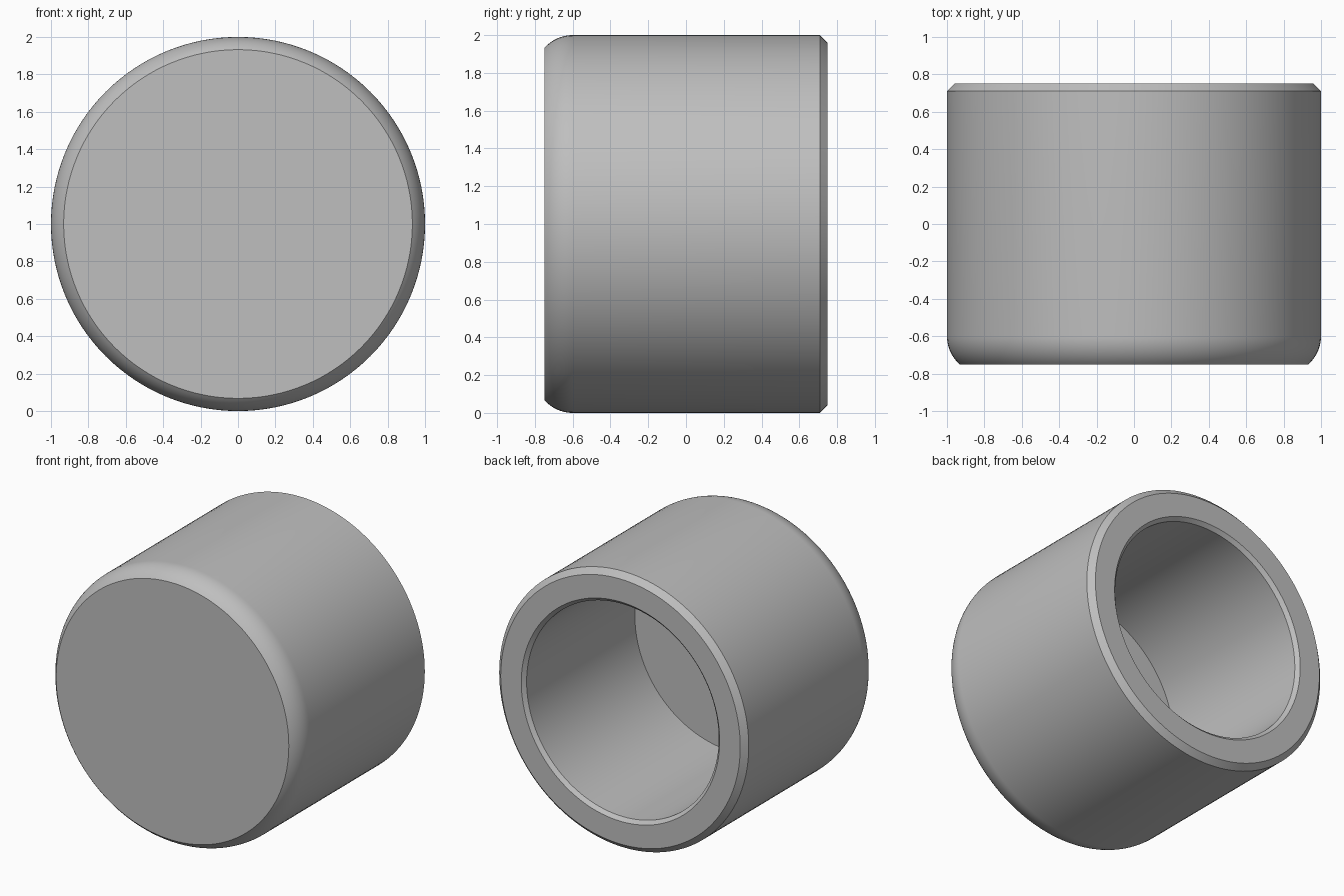
import bpy, bmesh
from math import pi, sin, cos, asin, radians
from mathutils import Vector

cube = bpy.data.objects.get("Cube")
if cube:
    bpy.data.objects.remove(cube, do_unlink=True)

# Plain grey material
grey = bpy.data.materials.new("light grey")
grey.use_nodes = True
colour = (0.52, 0.52, 0.52, 1)
grey.diffuse_color = colour
grey.node_tree.nodes["Principled BSDF"].inputs["Base Color"].default_value = colour

RADIUS, HALF = 1.0, 0.75
BORE, FLOOR = 0.77, -0.515
ROUND = 0.2
OUT_CHAMFER, IN_CHAMFER = 0.04, 0.025
STEPS, SEGMENTS = 10, 128

# Half section as (radius, y): closed front, rounded shoulder, chamfered open rim, bore
profile = [(0, -HALF)]
sweep = asin(0.15 / ROUND)
for i in range(STEPS + 1):
    a = sweep * (1 - i / STEPS)
    profile.append((RADIUS - ROUND * (1 - cos(a)), -HALF + 0.15 - ROUND * sin(a)))
profile += [
    (RADIUS, HALF - OUT_CHAMFER),
    (RADIUS - OUT_CHAMFER, HALF),
    (BORE + IN_CHAMFER, HALF),
    (BORE, HALF - IN_CHAMFER),
    (BORE, FLOOR),
    (0, FLOOR),
]

# Revolve the section around the y axis
bm = bmesh.new()
verts = [bm.verts.new((r, y, 0)) for r, y in profile]
edges = [bm.edges.new(pair) for pair in zip(verts, verts[1:])]
bmesh.ops.spin(bm, geom=verts + edges, cent=(0, 0, 0), axis=(0, 1, 0),
               angle=2 * pi, steps=SEGMENTS, use_duplicate=False)
bmesh.ops.remove_doubles(bm, verts=bm.verts[:], dist=0.0001)
bmesh.ops.recalc_face_normals(bm, faces=bm.faces[:])
bmesh.ops.translate(bm, verts=bm.verts[:], vec=Vector((0, 0, RADIUS)))

mesh = bpy.data.meshes.new("end_cap")
bm.to_mesh(mesh)
bm.free()
mesh.materials.append(grey)
cap = bpy.data.objects.new("end_cap", mesh)
bpy.context.collection.objects.link(cap)

# Smooth round walls, crisp rims
bpy.ops.object.select_all(action="DESELECT")
cap.select_set(True)
bpy.context.view_layer.objects.active = cap
bpy.ops.object.shade_smooth_by_angle(angle=radians(30))
